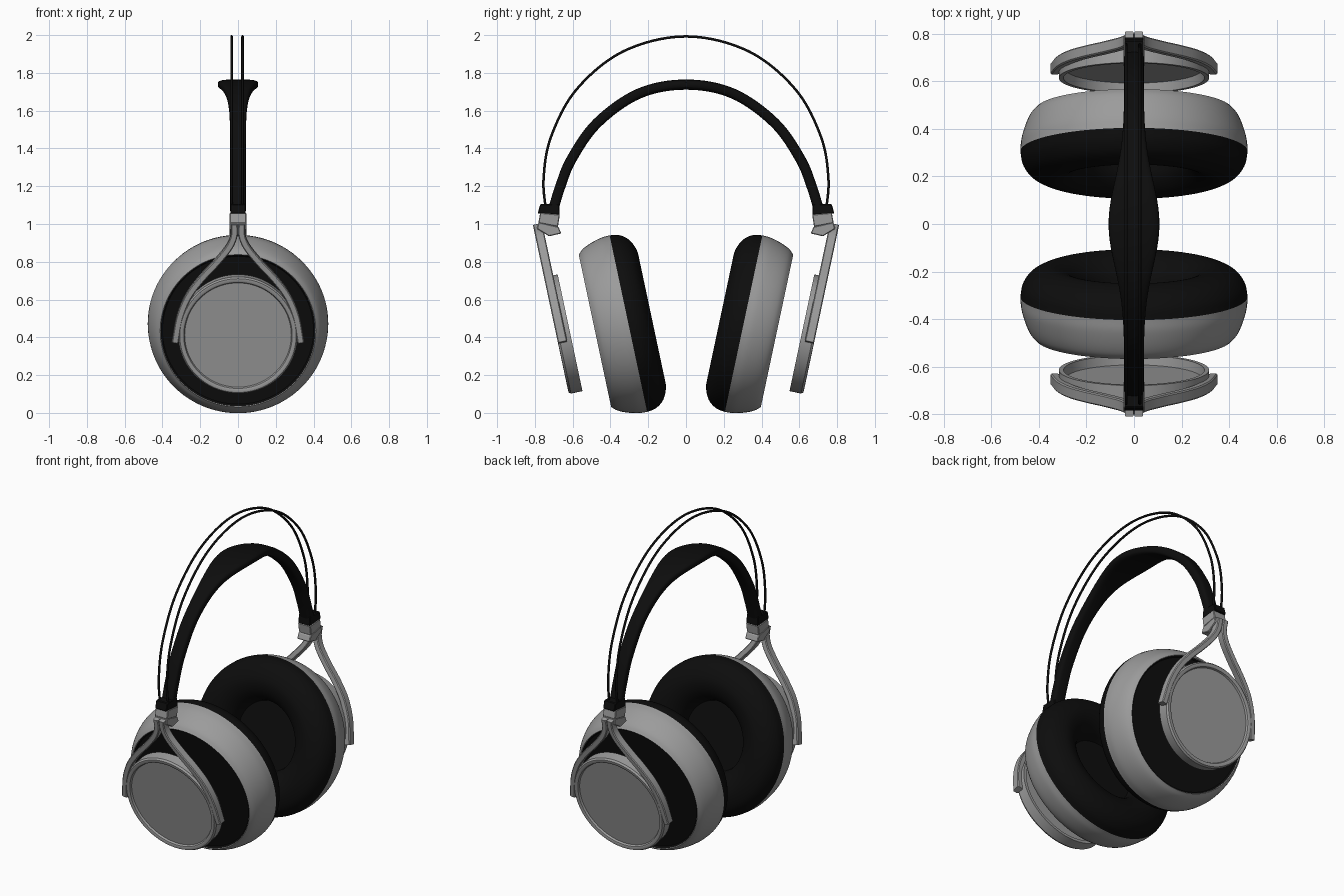
import bpy, bmesh, math
from mathutils import Vector, Matrix

if "Cube" in bpy.data.objects:
    bpy.data.objects.remove(bpy.data.objects["Cube"])


def material(name, v):
    m = bpy.data.materials.new(name)
    m.diffuse_color = (v, v, v, 1)
    m.use_nodes = True
    m.node_tree.nodes["Principled BSDF"].inputs["Base Color"].default_value = m.diffuse_color
    return m


GRAY = material("satin_gray", 0.33)
BLACK = material("soft_black", 0.004)

# Ear cup frame: local x, local y = up along the cup, local z = outward
TILT = math.radians(12)
UP = Vector((0, math.sin(TILT), math.cos(TILT)))
OUT = Vector((0, math.cos(TILT), -math.sin(TILT)))
CENTRE = Vector((0, 0.305, 0.4725))


def cup(x, u, n):
    return CENTRE + Vector((x, 0, 0)) + UP * u + OUT * n


def finish(name, bm, mat, mirror_x=False, mirror_y=True, angle=35):
    bmesh.ops.recalc_face_normals(bm, faces=bm.faces)
    me = bpy.data.meshes.new(name)
    bm.to_mesh(me)
    bm.free()
    me.materials.append(mat)
    me.shade_smooth()
    me.set_sharp_from_angle(angle=math.radians(angle))
    ob = bpy.data.objects.new(name, me)
    bpy.context.collection.objects.link(ob)
    if mirror_x or mirror_y:
        mod = ob.modifiers.new("mirror", 'MIRROR')
        mod.use_axis = (mirror_x, mirror_y, False)
        mod.use_mirror_merge = False
    return ob


def spline(pts, steps=8):
    """Smooth path through the points (Catmull-Rom), any dimension."""
    p = [Vector(q) for q in pts]
    p = [2 * p[0] - p[1]] + p + [2 * p[-1] - p[-2]]
    out = []
    for i in range(1, len(p) - 2):
        a, b, c, d = p[i - 1:i + 3]
        for k in range(steps):
            t = k / steps
            out.append(0.5 * (2 * b + (c - a) * t + (2 * a - 5 * b + 4 * c - d) * t * t
                              + (3 * b - a - 3 * c + d) * t ** 3))
    return out + [p[-2]]


def lathe(name, profile, mat, u0=0.0, segs=96, angle=35):
    """Spin (radius, outward) points about the cup axis; radius 0 closes the end."""
    bm = bmesh.new()
    rings = []
    for r, n in profile:
        if r == 0:
            rings.append([bm.verts.new(cup(0, u0, n))] * segs)
        else:
            rings.append([bm.verts.new(cup(r * math.cos(2 * math.pi * i / segs),
                                           u0 + r * math.sin(2 * math.pi * i / segs), n))
                          for i in range(segs)])
    for a, b in zip(rings, rings[1:]):
        for i in range(segs):
            j = (i + 1) % segs
            bm.faces.new(list(dict.fromkeys((a[i], a[j], b[j], b[i]))))
    return finish(name, bm, mat, angle=angle)


def sweep(name, path, axis, section, mat, widths=None, **kw):
    """Sweep a cross-section along a path; section x runs along the axis."""
    bm = bmesh.new()
    rings = []
    for i, p in enumerate(path):
        t = path[min(i + 1, len(path) - 1)] - path[max(i - 1, 0)]
        side = t.cross(axis).normalized()
        w = widths[i] if widths else 1
        rings.append([bm.verts.new(p + axis * a * w + side * b) for a, b in section])
    k = len(section)
    for a, b in zip(rings, rings[1:]):
        for i in range(k):
            bm.faces.new((a[i], a[(i + 1) % k], b[(i + 1) % k], b[i]))
    bm.faces.new(rings[0])
    bm.faces.new(rings[-1])
    return finish(name, bm, mat, **kw)


def block(name, outline, half, mat):
    """Side outline (y, z) extruded to both sides of x = 0."""
    bm = bmesh.new()
    f = bm.faces.new([bm.verts.new((-half, y, z)) for y, z in outline])
    r = bmesh.ops.extrude_face_region(bm, geom=[f])
    for g in r['geom']:
        if isinstance(g, bmesh.types.BMVert):
            g.co.x = half
    bmesh.ops.bevel(bm, geom=list(bm.edges), offset=0.004, segments=1, affect='EDGES')
    return finish(name, bm, mat, angle=20)


def both_halves(half):
    """Mirror a (y, z) half path that ends at y = 0."""
    return half + [(-y, z) for y, z in reversed(half[:-1])]


# Ear cups: shell, recessed outer face and cushion
lathe("cup_shell", spline([(0.478, 0), (0.474, 0.05), (0.457, 0.11), (0.436, 0.155), (0.412, 0.181)], 5)
      + [(0.405, 0.172)], GRAY)
lathe("cup_outer_face", [(0.409, 0.178), (0.40, 0.168), (0, 0.168)], BLACK)
lathe("ear_cushion", spline([(0.478, 0), (0.468, -0.05), (0.435, -0.095), (0.38, -0.122), (0.33, -0.126),
                             (0.275, -0.105), (0.23, -0.06), (0.21, 0.0)], 5) + [(0, 0.0)], BLACK)

# Floating outer plate: rim with inset disc, hollow on the inside
lathe("outer_plate", [(0, 0.370), (0.282, 0.370), (0.287, 0.382), (0.295, 0.386), (0.308, 0.385),
                      (0.316, 0.374), (0.316, 0.312), (0.296, 0.312), (0.290, 0.352), (0, 0.352)],
      GRAY, u0=0.017)

# Yoke arms, forked around the plate
fork = spline([(0.020, 1.0), (0.021, 0.94), (0.05, 0.875), (0.12, 0.79), (0.195, 0.71),
               (0.262, 0.62), (0.308, 0.51), (0.333, 0.375)], 6)
arm = [cup(p.x, (p.y - 0.3975) / math.cos(TILT), 0.361) for p in fork]
rect = [(-0.025, -0.013), (-0.02, -0.018), (0.02, -0.018), (0.025, -0.013),
        (0.025, 0.013), (0.02, 0.018), (-0.02, 0.018), (-0.025, 0.013)]
sweep("yoke_arm", arm, OUT, rect, GRAY, mirror_x=True)

# Hinge blocks and band end caps
block("hinge_lower", [(0.79, 0.975), (0.78, 1.01), (0.675, 0.985), (0.66, 0.95), (0.725, 0.935)], 0.044, GRAY)
block("hinge_upper", [(0.782, 1.005), (0.772, 1.06), (0.668, 1.05), (0.678, 0.985)], 0.044, GRAY)
block("band_end_cap", [(0.785, 1.055), (0.772, 1.105), (0.672, 1.105), (0.668, 1.048)], 0.041, BLACK)

# Padded headband, wide on top and narrow at the ends
band = spline(both_halves([(0.705, 1.07), (0.665, 1.2), (0.605, 1.345), (0.47, 1.535),
                           (0.25, 1.69), (0, 1.738)]), 8)
oval = []
for i in range(24):
    c, s = math.cos(i * math.pi / 12), math.sin(i * math.pi / 12)
    oval.append((math.copysign(abs(c) ** 0.5, c), math.copysign(abs(s) ** 0.6, s) * 0.027))
width = [0.041 + 0.066 * math.exp(-(p.x / 0.255) ** 2) for p in band]
sweep("headband", [Vector((0, p.x, p.y)) for p in band], Vector((1, 0, 0)), oval, BLACK,
      widths=width, mirror_y=False)

# Twin wire hoops above the band
hoop = spline(both_halves([(0.742, 1.07), (0.754, 1.24), (0.715, 1.46), (0.58, 1.712),
                           (0.33, 1.915), (0, 1.993)]), 10)
round_wire = [(0.007 * math.cos(i * math.pi / 5), 0.007 * math.sin(i * math.pi / 5)) for i in range(10)]
for label, x in (("left", -0.034), ("right", 0.024)):
    sweep("wire_hoop_" + label, [Vector((x, p.x, p.y)) for p in hoop], Vector((1, 0, 0)),
          round_wire, BLACK, mirror_y=False, angle=60)
